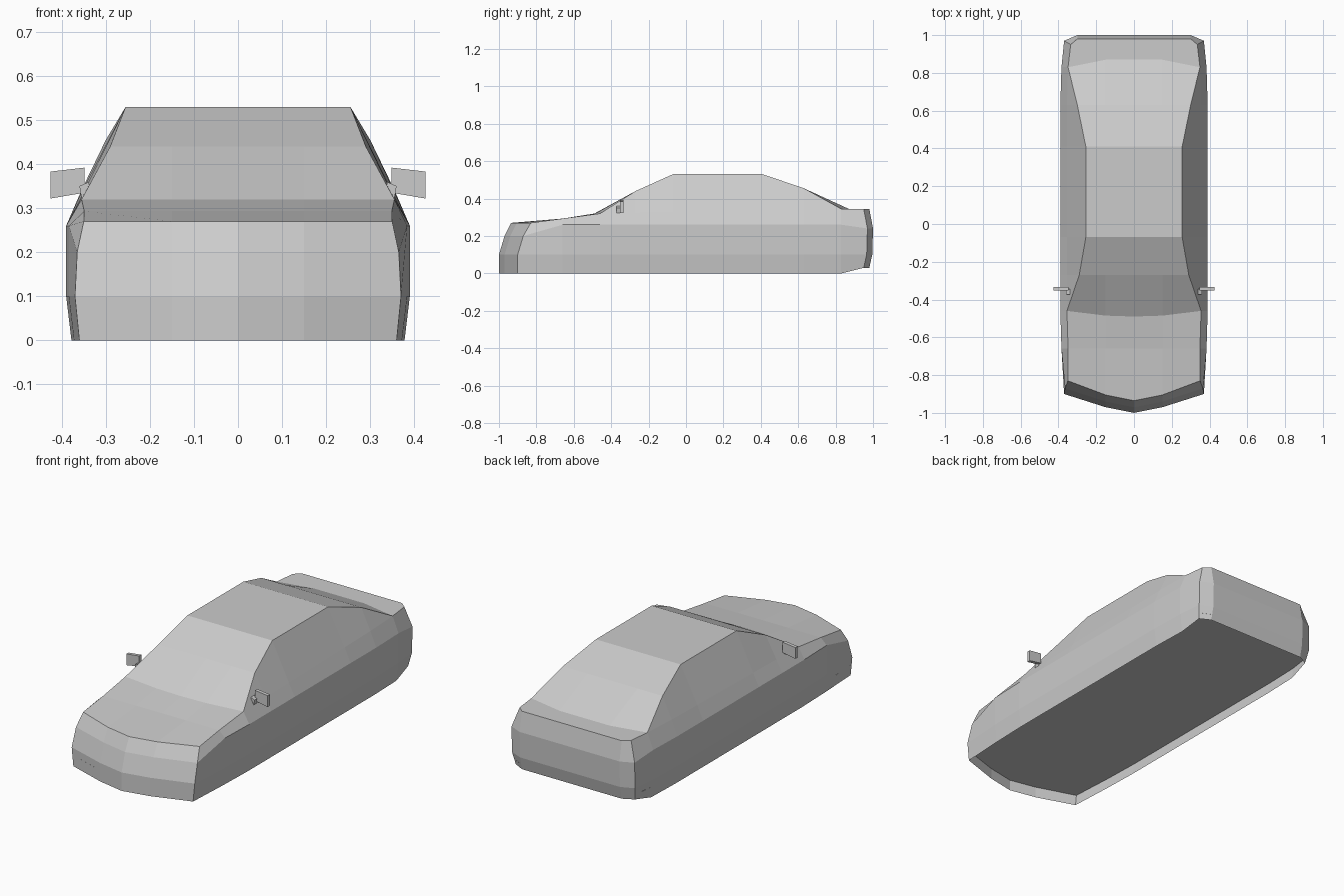
import bpy
import bmesh
from mathutils import Vector

cube = bpy.data.objects.get("Cube")
if cube:
    bpy.data.objects.remove(cube, do_unlink=True)

# One plain grey for everything
grey = bpy.data.materials.new("plain_grey")
grey.use_nodes = True
colour = (0.6, 0.6, 0.6, 1)
grey.diffuse_color = colour
grey.node_tree.nodes["Principled BSDF"].inputs["Base Color"].default_value = colour


def flip(point):
    return (-point[0], point[1], point[2])


def build(name, polygons):
    """Make a flat-shaded object from polygons, welding shared corners."""
    bm = bmesh.new()
    for polygon in polygons:
        corners = []
        for point in polygon:
            if point not in corners:
                corners.append(point)
        if len(corners) > 2:
            bm.faces.new([bm.verts.new(p) for p in corners])
    bmesh.ops.remove_doubles(bm, verts=bm.verts, dist=1e-4)
    bmesh.ops.recalc_face_normals(bm, faces=bm.faces)
    mesh = bpy.data.meshes.new(name)
    bm.to_mesh(mesh)
    bm.free()
    mesh.materials.append(grey)
    obj = bpy.data.objects.new(name, mesh)
    bpy.context.collection.objects.link(obj)
    return obj


def strip(lower, upper):
    """Quads joining two equally long rows of points, plus their mirror images."""
    faces = []
    for i in range(len(lower) - 1):
        quad = [lower[i], lower[i + 1], upper[i + 1], upper[i]]
        faces += [quad, [flip(p) for p in reversed(quad)]]
    return faces


STATIONS = (-0.66, -0.46, -0.27, -0.07, 0.41, 0.63, 0.83)
MID = 0.15


def belt_height(y):
    """Hood edge rising to the windscreen, then the gently rising waistline."""
    if y < STATIONS[1]:
        return 0.32 + (y - STATIONS[1]) * 0.135
    return 0.32 + (y - STATIONS[1]) * 0.0194


def half_ring(nose_z, nose_y, corner_x, corner_y, side_z, side_x, rear_z, rear_y):
    """Plan outline of one level, from nose centre round the side to rear centre."""
    ring = [(0, nose_y, nose_z), (MID, nose_y + 0.03, nose_z),
            (corner_x, corner_y, nose_z)]
    for y in STATIONS:
        taper = 0.006 if y in (STATIONS[0], STATIONS[-1]) else 0
        z = belt_height(y) if side_z is None else side_z
        ring.append((side_x - taper, y, z))
    ring += [(side_x - 0.02, rear_y - 0.03, rear_z), (0.3, rear_y, rear_z),
             (0, rear_y, rear_z)]
    return ring


sill = half_ring(0, -1, 0.36, -0.9, 0, 0.378, 0.03, 0.98)
bumper = half_ring(0.1, -1, 0.37, -0.9, 0.1, 0.39, 0.1, 0.996)
shoulder = half_ring(0.2, -0.97, 0.365, -0.87, 0.26, 0.39, 0.24, 1)
belt = half_ring(0.27, -0.935, 0.35, -0.83, None, 0.355, 0.345, 0.98)

# Lower body: nose, sides and tail
build("lower_body", strip(sill, bumper) + strip(bumper, shoulder) + strip(shoulder, belt))

# Recessed floor
floor_height = 0.06
floor_half = []
for low, high in zip(sill, bumper):
    t = (floor_height - low[2]) / (high[2] - low[2])
    floor_half.append(tuple(Vector(low).lerp(Vector(high), t)))
build("floor", [floor_half + [flip(p) for p in floor_half[-2:0:-1]]])


# Upper body rows run from the outer edge to the centre line
def row(edge, mid_y, centre_y):
    return [edge, (MID, mid_y, edge[2]), (0, centre_y, edge[2])]


hood_front = [belt[2], belt[1], belt[0]]
hood_middle = row(belt[3], -0.66, -0.66)
screen_base = row(belt[4], -0.485, -0.49)
roof_edge = [(x, y, z) for y, (x, z) in zip(
    STATIONS[2:6], ((0.29, 0.44), (0.255, 0.53), (0.255, 0.53), (0.3, 0.455)))]
roof_rows = [row(p, p[1], p[1]) for p in roof_edge]
rear_glass_base = row(belt[9], 0.87, 0.87)
tail = [belt[10], belt[11], belt[12]]


def skin(rows):
    faces = []
    for first, second in zip(rows, rows[1:]):
        faces += strip(first, second)
    return faces


build("hood", skin([hood_front, hood_middle, screen_base]))
build("windscreen", skin([screen_base] + roof_rows[:2]))
build("roof", skin(roof_rows[1:3]))
build("rear_window", skin(roof_rows[2:] + [rear_glass_base]))
build("rear_deck", skin([rear_glass_base, tail]))
build("cabin_sides", strip(belt[4:10], [belt[4]] + roof_edge + [belt[9]]))


# Door mirrors: a tapered housing on a short arm
def prism(name, outline, front, back, side):
    a = [(x * side, front, z) for x, z in outline]
    b = [(x * side, back, z) for x, z in outline]
    n = len(outline)
    walls = [[a[i], a[(i + 1) % n], b[(i + 1) % n], b[i]] for i in range(n)]
    return build(name, walls + [a, b])


housing = ((0.348, 0.335), (0.425, 0.322), (0.425, 0.383), (0.348, 0.392))
arm = ((0.336, 0.33), (0.355, 0.322), (0.36, 0.35), (0.338, 0.36))
for label, side in (("left", 1), ("right", -1)):
    prism(label + "_mirror_housing", housing, -0.352, -0.333, side)
    prism(label + "_mirror_arm", arm, -0.372, -0.345, side)
